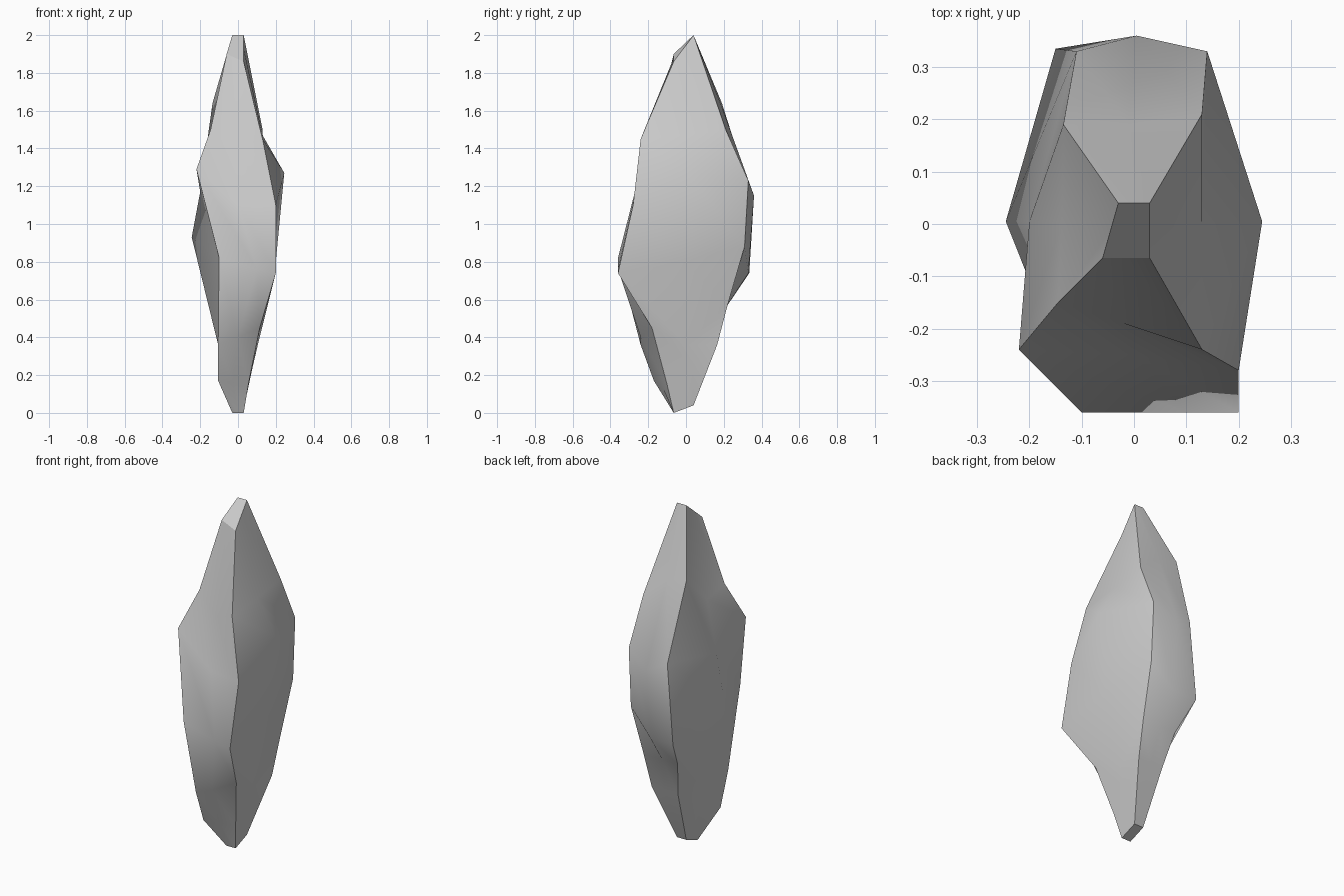
import bpy, bmesh
from mathutils import Vector

if "Cube" in bpy.data.objects:
    bpy.data.objects.remove(bpy.data.objects["Cube"])

# Four sharp corner ridges, listed from the tip down to the foot
front_left = [(-.06, -.065, 1.9), (-.145, -.15, 1.5), (-.22, -.24, 1.29), (-.10, -.36, .82),
              (-.105, -.24, .36), (-.105, -.17, .17), (-.03, -.065, 0)]
front_right = [(.03, -.065, 1.86), (.13, -.24, 1.45), (.20, -.28, 1.1), (.20, -.36, .74),
               (.115, -.18, .45), (.055, -.10, .15), (.03, -.065, 0)]
back_right = [(.03, .04, 2), (.13, .21, 1.5), (.14, .33, 1.23), (.14, .31, .88),
              (.12, .22, .57), (.105, .165, .36), (.03, .04, .04)]
back_left = [(-.03, .04, 2), (-.135, .19, 1.64), (-.11, .33, 1.2), (-.15, .335, .74),
             (-.10, .22, .57), (-.06, .16, .36), (-.03, .04, .04)]

# Soft creases down the middle of each face (rows 1 to 4)
front_mid = [(-.02, -.19, 1.4), (0, -.25, 1.1), (.10, -.36, .76), (.0, -.24, .4)]
right_mid = [(.13, 0, 1.47), (.245, .005, 1.27), (.20, 0, .8), (.105, 0, .36)]
back_mid = [(-.01, .19, 1.62), (.005, .36, 1.15), (0, .33, .74), (0, .22, .57)]
left_mid = [(-.138, 0, 1.46), (-.20, .005, 1.17), (-.245, .005, .93), (-.105, 0, .36)]


def crease(mid, a, b):
    """Fill the missing end rows halfway between the neighbouring ridges."""
    half = [(Vector(p) + Vector(q)) / 2 for p, q in zip(a, b)]
    return [half[0]] + [Vector(m) for m in mid] + half[5:]


ridges = [front_left, front_right, back_right, back_left]
mids = [front_mid, right_mid, back_mid, left_mid]
columns = []
for i in range(4):
    columns += [ridges[i], crease(mids[i], ridges[i], ridges[(i + 1) % 4])]

# Shard body: skin the columns, then cap both ends
bm = bmesh.new()
grid = [[bm.verts.new(p) for p in col] for col in columns]
n = len(grid)
for c in range(n):
    a, b = grid[c], grid[(c + 1) % n]
    for r in range(len(a) - 1):
        bm.faces.new((a[r], a[r + 1], b[r + 1], b[r]))
caps = [bm.faces.new([col[0] for col in grid]), bm.faces.new([col[-1] for col in grid])]
bmesh.ops.recalc_face_normals(bm, faces=bm.faces[:])

# Smooth across each side, crisp along ridges and caps
for f in bm.faces:
    f.smooth = True
for cap in caps:
    for e in cap.edges:
        e.smooth = False
for col in grid[::2]:
    for v, w in zip(col, col[1:]):
        bm.edges.get((v, w)).smooth = False

mesh = bpy.data.meshes.new("stone_shard")
bm.to_mesh(mesh)
bm.free()
shard = bpy.data.objects.new("stone_shard", mesh)
bpy.context.collection.objects.link(shard)
